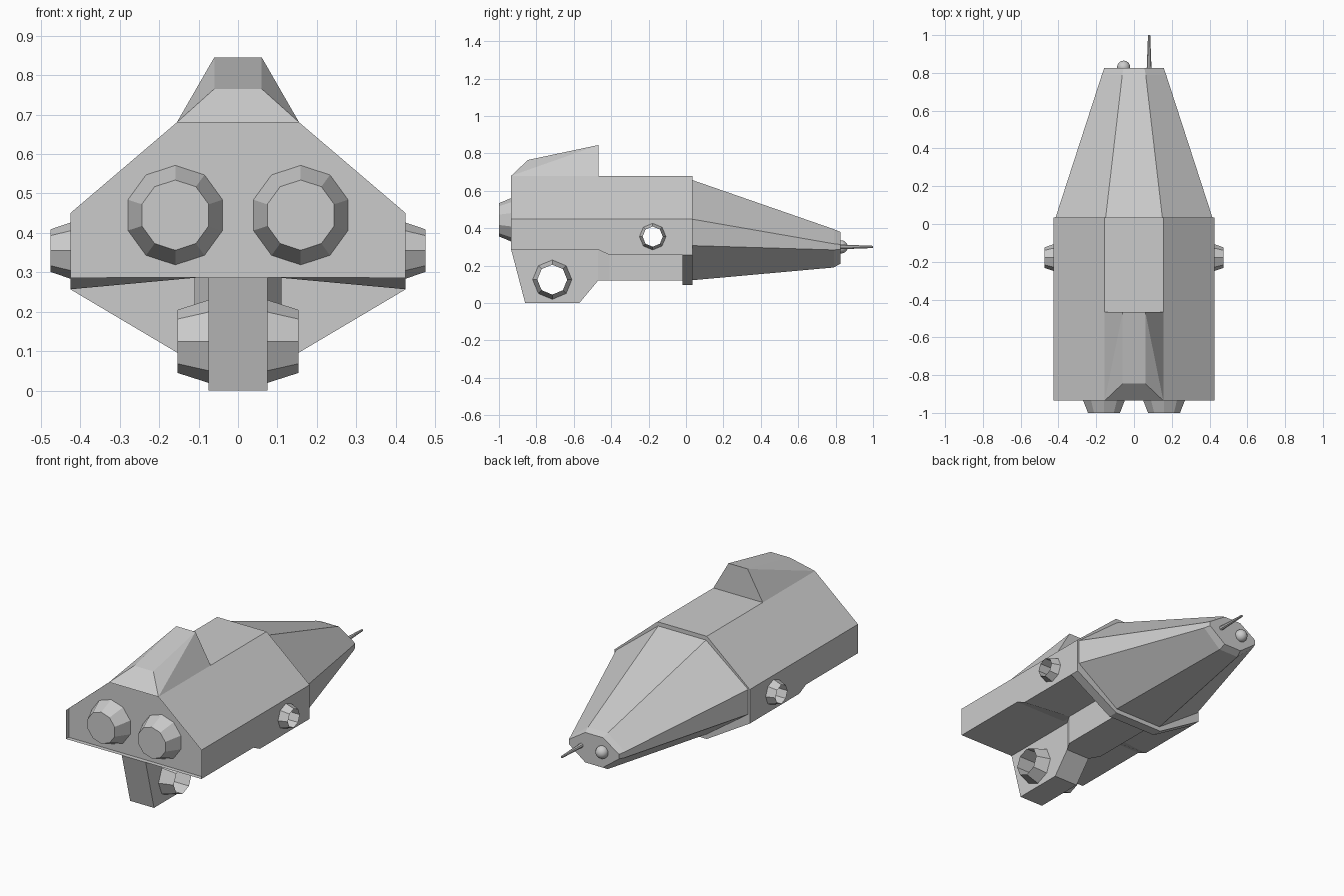
import bpy, bmesh, math

if "Cube" in bpy.data.objects:
    bpy.data.objects.remove(bpy.data.objects["Cube"])

grey = bpy.data.materials.new("hull_grey")
grey.diffuse_color = (0.6, 0.6, 0.6, 1)
grey.use_nodes = True
grey.node_tree.nodes["Principled BSDF"].inputs["Base Color"].default_value = grey.diffuse_color


def finish(name, bm, smooth=False):
    bmesh.ops.recalc_face_normals(bm, faces=bm.faces[:])
    me = bpy.data.meshes.new(name)
    bm.to_mesh(me)
    bm.free()
    me.materials.append(grey)
    for p in me.polygons:
        p.use_smooth = smooth
    ob = bpy.data.objects.new(name, me)
    bpy.context.collection.objects.link(ob)
    return ob


def bridge(bm, a, b):
    n = len(a)
    for i in range(n):
        bm.faces.new((a[i], a[(i + 1) % n], b[(i + 1) % n], b[i]))


def loft(sections):
    """Sections are (y, half outline from top to bottom), mirrored in x."""
    bm = bmesh.new()
    rings = []
    for y, half in sections:
        outline = half + [(-x, z) for x, z in reversed(half)]
        rings.append([bm.verts.new((x, y, z)) for x, z in outline])
    for a, b in zip(rings, rings[1:]):
        bridge(bm, a, b)
    first = bm.faces.new(rings[0])
    bm.faces.new(rings[-1])
    return bm, first


def lathe(name, profile, sides, axis, centre, ring=False, smooth=False):
    """Profile of (distance along axis, radius), one corner pointing up."""
    bm = bmesh.new()
    cx, cy, cz = centre
    loops = []
    for d, r in profile:
        loop = []
        for i in range(sides):
            a = 2 * math.pi * i / sides
            u, w = r * math.sin(a), r * math.cos(a)
            p = (cx + d, cy + u, cz + w) if axis == "X" else (cx + u, cy + d, cz + w)
            loop.append(bm.verts.new(p))
        loops.append(loop)
    for a, b in zip(loops, loops[1:]):
        bridge(bm, a, b)
    if ring:
        bridge(bm, loops[-1], loops[0])
    else:
        bm.faces.new(loops[0])
        bm.faces.new(loops[-1])
    return finish(name, bm, smooth)


def convex(name, half_points):
    bm = bmesh.new()
    for x, y, z in half_points:
        for s in (-1, 1):
            bm.verts.new((s * x, y, z))
    bmesh.ops.convex_hull(bm, input=bm.verts[:])
    bmesh.ops.dissolve_limit(bm, angle_limit=0.01, verts=bm.verts[:], edges=bm.edges[:])
    return finish(name, bm)


# Main hull with a stepped underside and a recessed rear panel
def hull_section(zb):
    return [(0.155, 0.68), (0.425, 0.45), (0.425, zb), (0.1, 0.287)]


bm, rear = loft([(-0.935, hull_section(0.286)), (-0.47, hull_section(0.286)),
                 (-0.41, hull_section(0.257)), (-0.02, hull_section(0.257))])
bmesh.ops.inset_region(bm, faces=[rear], thickness=0.022)
for v in rear.verts:
    v.co.y += 0.025
hull = finish("main_hull", bm)

# Collar joining hull and nose
collar = [(0.155, 0.68), (0.425, 0.45), (0.425, 0.257), (0.155, 0.097)]
bm, _ = loft([(-0.02, collar), (0.035, collar)])
finish("collar", bm)

# Tapered nose
bm, _ = loft([(0.035, [(0.15, 0.657), (0.415, 0.448), (0.415, 0.307), (0.15, 0.122)]),
              (0.79, [(0.062, 0.395), (0.17, 0.317), (0.17, 0.284), (0.062, 0.19)]),
              (0.825, [(0.055, 0.38), (0.158, 0.313), (0.158, 0.287), (0.055, 0.21)])])
finish("nose", bm)

# Raised dorsal block
convex("dorsal_block", [(0.155, -0.935, 0.68), (0.06, -0.845, 0.765),
                        (0.06, -0.467, 0.845), (0.155, -0.467, 0.68)])

# Belly block and ventral fin
convex("belly_block", [(x, y, z) for x, y in ((0.075, -0.47), (0.11, -0.41), (0.11, -0.02))
                       for z in (0.12, 0.287)])
fin = convex("ventral_fin", [(0.075, y, z) for y, z in (
    (-0.935, 0.287), (-0.86, 0), (-0.57, 0), (-0.47, 0.12), (-0.41, 0.26), (-0.41, 0.287))])

# Side nozzles, open straight through the body
for label, body, y, z, x0, x1, r0, r1 in (
        ("hull", hull, -0.178, 0.355, 0.425, 0.475, 0.071, 0.054),
        ("fin", fin, -0.715, 0.125, 0.075, 0.153, 0.105, 0.08)):
    for s, side in ((1, "right"), (-1, "left")):
        lathe(f"{label}_nozzle_{side}", [(s * x0, r0), (s * x1, r1), (s * x0, r1)],
              8, "X", (0, y, z), ring=True)
    cutter = lathe(f"{label}_bore_cutter", [(-0.6, r1), (0.6, r1)], 8, "X", (0, y, z))
    cutter.hide_render = True
    cutter.hide_viewport = True
    mod = body.modifiers.new("bore", "BOOLEAN")
    mod.operation = "DIFFERENCE"
    mod.solver = "EXACT"
    mod.object = cutter

# Rear engines
for s, side in ((1, "right"), (-1, "left")):
    lathe(f"engine_{side}", [(-0.91, 0.126), (-1.0, 0.089)], 10, "Y", (s * 0.159, 0, 0.445))

# Nose sensor and antenna
bm = bmesh.new()
bmesh.ops.create_uvsphere(bm, u_segments=16, v_segments=10, radius=0.035)
bmesh.ops.translate(bm, verts=bm.verts[:], vec=(-0.055, 0.83, 0.3))
finish("sensor_dome", bm, True)
lathe("antenna", [(0.815, 0.013), (1.0, 0.006)], 8, "Y", (0.08, 0, 0.3))
